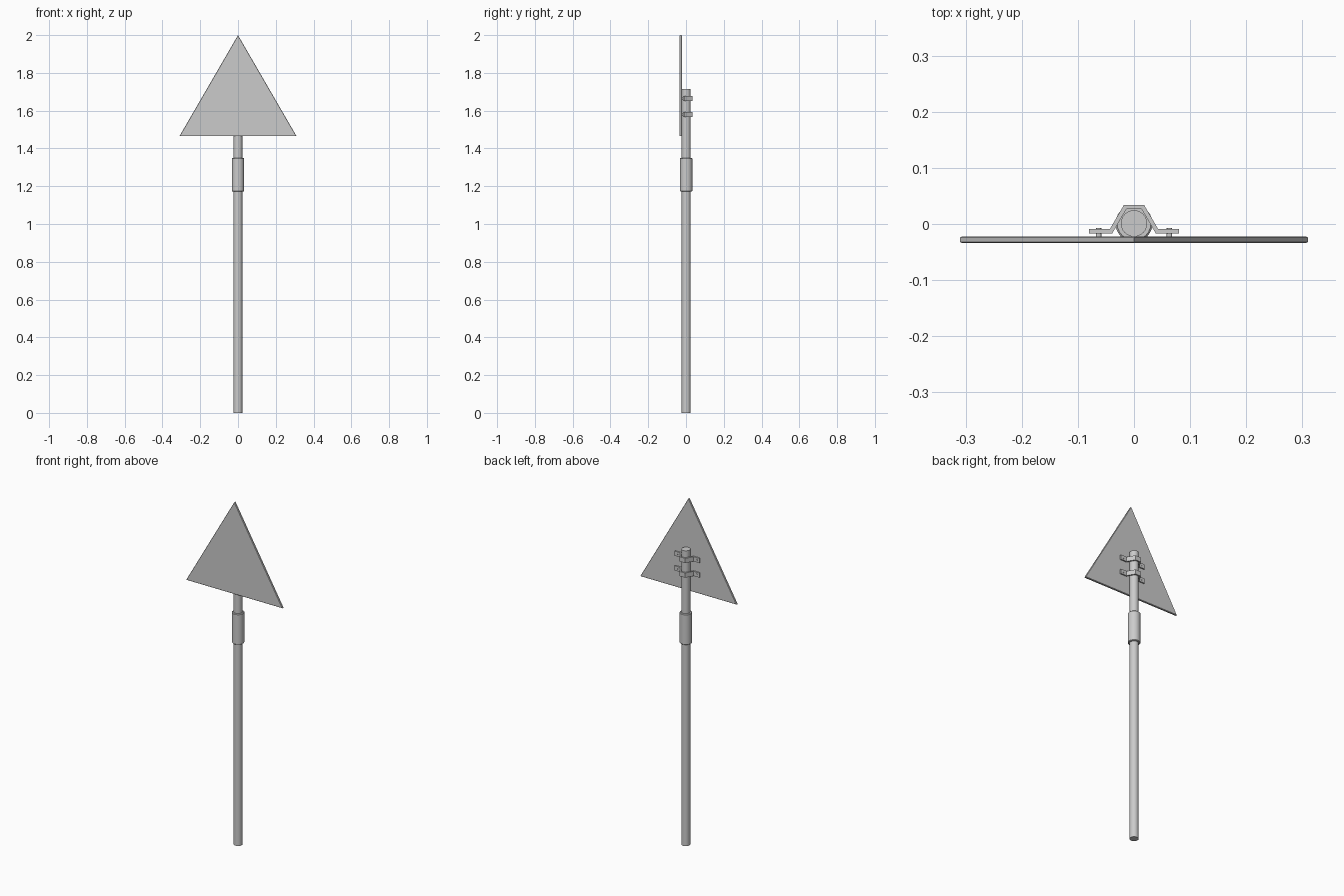
import bpy, bmesh, math

if "Cube" in bpy.data.objects:
    bpy.data.objects.remove(bpy.data.objects["Cube"])

POLE_Y = 0.001


def cylinder(name, radius, depth, loc, sides, rot=(0, 0, 0), bevel=0.0):
    bpy.ops.mesh.primitive_cylinder_add(vertices=sides, radius=radius, depth=depth,
                                        location=loc, rotation=rot)
    ob = bpy.context.object
    ob.name = name
    if bevel:
        mod = ob.modifiers.new("edge_bevel", 'BEVEL')
        mod.width = bevel
        mod.segments = 1
        mod.limit_method = 'ANGLE'
        mod.angle_limit = math.radians(50)
    return ob


def extruded(name, profile, z0, height):
    """Extrude a closed xy profile upwards."""
    bm = bmesh.new()
    face = bm.faces.new([bm.verts.new((x, y, z0)) for x, y in profile])
    ext = bmesh.ops.extrude_face_region(bm, geom=[face])
    bmesh.ops.translate(bm, vec=(0, 0, height),
                        verts=[v for v in ext["geom"] if isinstance(v, bmesh.types.BMVert)])
    bmesh.ops.recalc_face_normals(bm, faces=bm.faces)
    me = bpy.data.meshes.new(name)
    bm.to_mesh(me)
    bm.free()
    ob = bpy.data.objects.new(name, me)
    bpy.context.collection.objects.link(ob)
    return ob


# Pole and joining sleeve
for name, r, z0, z1, bev in (("pole", 0.0235, 0.0, 1.715, 0.0),
                             ("sleeve", 0.033, 1.172, 1.35, 0.003)):
    cylinder(name, r, z1 - z0, (0, POLE_Y, (z0 + z1) / 2), 24, bevel=bev)
    bpy.ops.object.shade_smooth_by_angle(angle=math.radians(30))

# Triangular sign plate with chamfered rim
bm = bmesh.new()
half, low, top, front, back, ch = 0.31, 1.465, 2.0, -0.034, -0.022, 0.002
mid_z = low + (top - low) / 3
loops = []
for y, inset in ((front, ch), (front + ch, 0), (back - ch, 0), (back, ch)):
    s = 1 - inset / (mid_z - low)
    loops.append([bm.verts.new((x * s, y, mid_z + (z - mid_z) * s))
                  for x, z in ((-half, low), (half, low), (0, top))])
for a, b in zip(loops, loops[1:]):
    for i in range(3):
        j = (i + 1) % 3
        bm.faces.new((a[i], a[j], b[j], b[i]))
bm.faces.new(loops[0])
bm.faces.new(loops[-1])
bmesh.ops.recalc_face_normals(bm, faces=bm.faces)
mesh = bpy.data.meshes.new("sign_plate")
bm.to_mesh(mesh)
bm.free()
bpy.context.collection.objects.link(bpy.data.objects.new("sign_plate", mesh))

# Clamp brackets bent around the pole, with bolts through their tabs
left = [(-0.0136, 0.0265), (-0.0386, -0.0165), (-0.08, -0.0165),
        (-0.08, -0.009), (-0.043, -0.009), (-0.018, 0.034)]
profile = left + [(-x, y) for x, y in reversed(left)]
for label, z in (("upper", 1.664), ("lower", 1.579)):
    extruded(label + "_clamp", profile, z - 0.0135, 0.027)
    for side, x in (("left", -0.063), ("right", 0.063)):
        cylinder(f"{label}_{side}_bolt", 0.005, 0.0155, (x, -0.01475, z), 12,
                 rot=(math.pi / 2, 0, 0))
